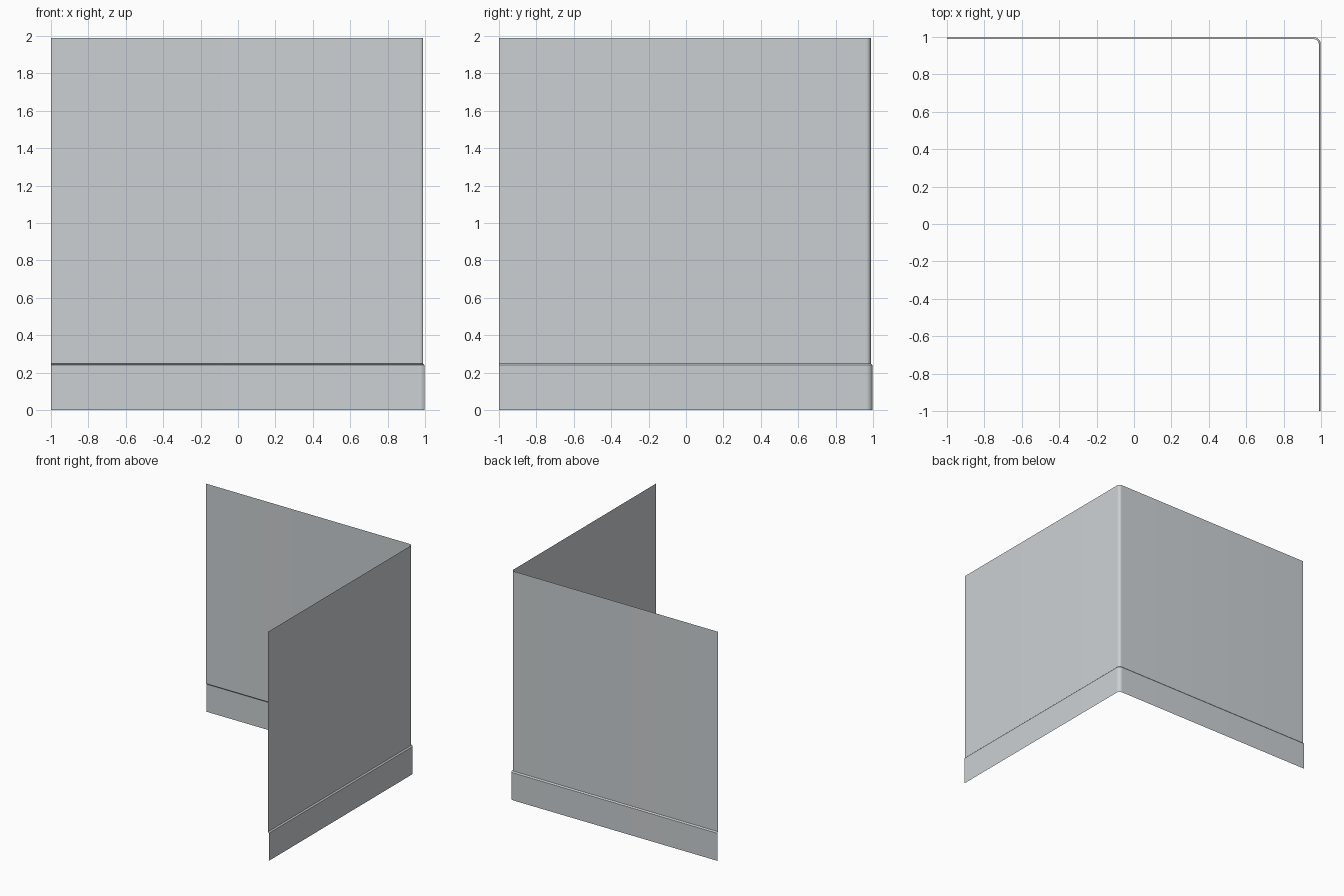
import bpy, bmesh, math

if "Cube" in bpy.data.objects:
    bpy.data.objects.remove(bpy.data.objects["Cube"])

# one flat colour for the wall sheet
grey = bpy.data.materials.new("light_grey")
grey.diffuse_color = (0.6, 0.63, 0.65, 1)
grey.use_nodes = True
grey.node_tree.nodes["Principled BSDF"].inputs["Base Color"].default_value = grey.diffuse_color

CENTRE = 0.963   # shared centre of the rounded corner, in x and y
STEPS = 8


def plan(radius):
    """Plan line: back wall, rounded corner, right wall."""
    pts = [(-1.0, CENTRE + radius)]
    for i in range(STEPS + 1):
        a = math.pi / 2 * (1 - i / STEPS)
        pts.append((CENTRE + radius * math.cos(a), CENTRE + radius * math.sin(a)))
    pts.append((CENTRE + radius, -1.0))
    return pts


def sheet(name, profile):
    """Loft (radius, z) profile rows around the corner plan."""
    bm = bmesh.new()
    rows = [[bm.verts.new((x, y, z)) for x, y in plan(r)] for r, z in profile]
    for low, high in zip(rows, rows[1:]):
        for i in range(len(low) - 1):
            bm.faces.new((low[i], high[i], high[i + 1], low[i + 1]))
    mesh = bpy.data.meshes.new(name)
    bm.to_mesh(mesh)
    bm.free()
    mesh.materials.append(grey)
    ob = bpy.data.objects.new(name, mesh)
    bpy.context.collection.objects.link(ob)
    bpy.ops.object.select_all(action='DESELECT')
    ob.select_set(True)
    bpy.context.view_layer.objects.active = ob
    bpy.ops.object.shade_smooth_by_angle(angle=math.radians(30))
    return ob


# skirting board with its sloped top lip, and the wall above it
sheet("skirting_board", [(0.035, 0.0), (0.035, 0.24), (0.025, 0.25)])
sheet("corner_wall", [(0.025, 0.25), (0.025, 1.99)])
